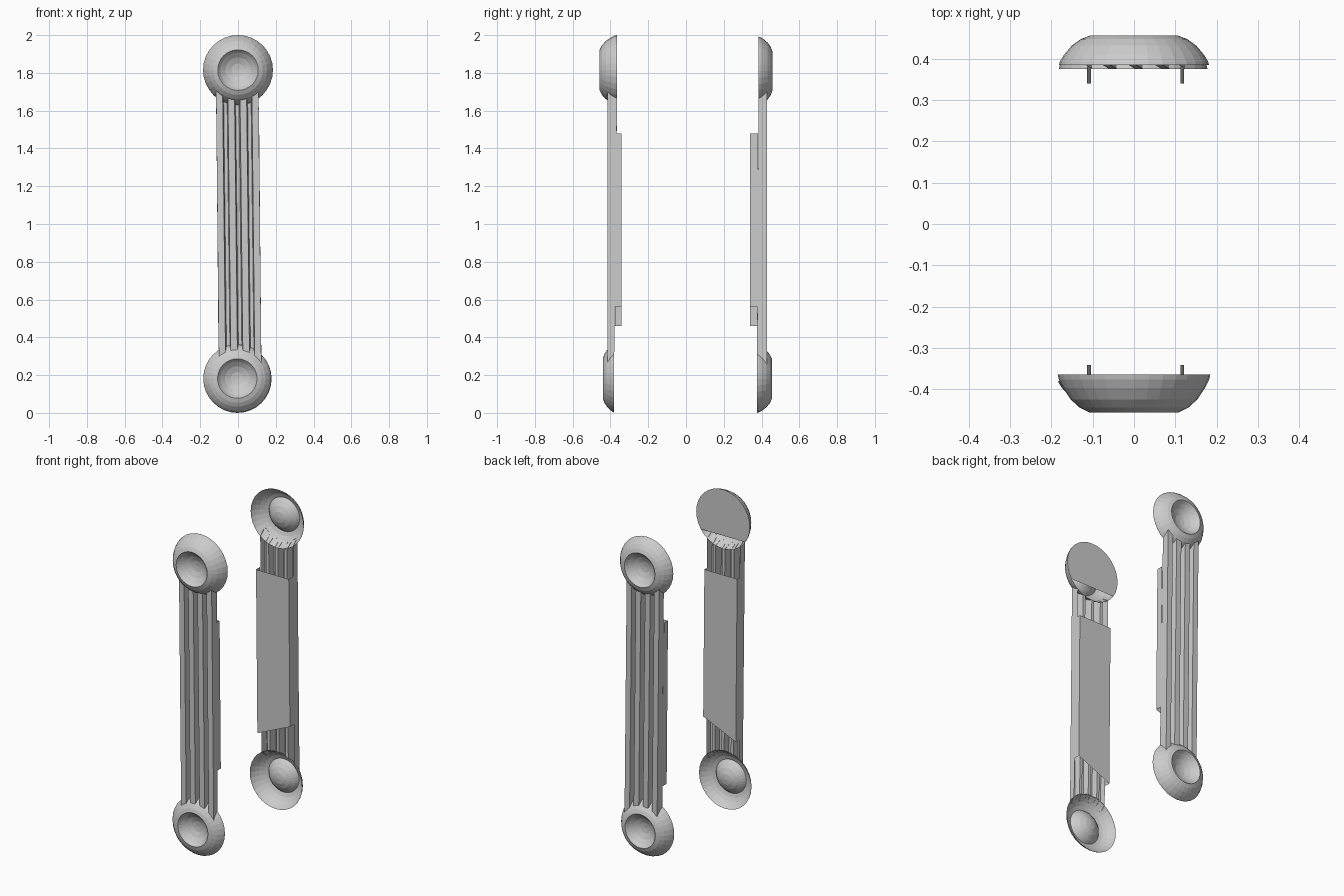
import bpy, bmesh
from math import sin, cos, pi, sqrt

if "Cube" in bpy.data.objects:
    bpy.data.objects.remove(bpy.data.objects["Cube"])

SEG = 32
# dome profile: (share of radius, share of depth from the rim to the outer face)
DOME = [(1.0, 0.0), (0.985, 0.12), (0.93, 0.35), (0.83, 0.65), (0.71, 0.87), (0.58, 1.0)]


def finish(name, bm):
    bmesh.ops.recalc_face_normals(bm, faces=bm.faces)
    me = bpy.data.meshes.new(name)
    bm.to_mesh(me)
    bm.free()
    ob = bpy.data.objects.new(name, me)
    bpy.context.collection.objects.link(ob)
    return ob


def dome_radius(b, y):
    """Radius of a boss at depth y."""
    t = max(0.0, min(1.0, (y - b["rim"]) / (b["out"] - b["rim"])))
    for (r0, t0), (r1, t1) in zip(DOME, DOME[1:]):
        if t <= t1:
            return b["r"] * (r0 + (r1 - r0) * (t - t0) / (t1 - t0))


def boss(name, b):
    """Open domed shell with a spherical dish sunk in its outer face."""
    side = 1 if b["out"] > 0 else -1
    prof = [(b["r"] * r, b["rim"] + t * (b["out"] - b["rim"])) for r, t in DOME]
    rd, depth = prof[-1][0], 0.055
    ball = (rd * rd + depth * depth) / (2 * depth)
    for k in (0.86, 0.62, 0.32):
        r = rd * k
        d = depth - (ball - sqrt(ball * ball - r * r))
        prof.append((r, b["out"] - side * d))
    bm = bmesh.new()
    rings = []
    for r, y in prof:
        rings.append([bm.verts.new((b["x"] + r * cos(2 * pi * i / SEG), y,
                                    b["z"] + r * sin(2 * pi * i / SEG))) for i in range(SEG)])
    for a, c in zip(rings, rings[1:]):
        for i in range(SEG):
            j = (i + 1) % SEG
            bm.faces.new((a[i], a[j], c[j], c[i]))
    tip = bm.verts.new((b["x"], b["out"] - side * depth, b["z"]))
    for i in range(SEG):
        bm.faces.new((rings[-1][i], rings[-1][(i + 1) % SEG], tip))
    finish(name, bm)


def cap(name, b, low):
    """Flat backing disc, cut off by a chord above the shaft."""
    bm = bmesh.new()
    ring = []
    for i in range(SEG):
        a = 2 * pi * i / SEG
        if sin(a) * b["r"] > low:
            ring.append(bm.verts.new((b["x"] + b["r"] * cos(a), b["rim"], b["z"] + b["r"] * sin(a))))
    bm.faces.new(ring)
    finish(name, bm)


def lean(x, z):
    """The shaft leans a little towards -x at the top."""
    return x + 0.004 - 0.009 * (z - 0.97)


def shaft(name, top, bottom, outer):
    """Corrugated sheet of four ribs, trimmed to the two domes."""
    prof = [(-0.1125, 0)]
    for n, cx in enumerate((-0.095, -0.032, 0.032, 0.095)):
        prof += [(cx - 0.0175, 1), (cx + 0.0175, 1)]
        if n < 3:
            prof += [(cx + 0.023, 0), (cx + 0.041, 0)]
    prof.append((0.1125, 0))
    bm = bmesh.new()
    rows = []
    for x, is_out in prof:
        pair = []
        for b, s in ((top, -1), (bottom, 1)):
            y = outer if is_out else b["rim"]
            xe = lean(x, b["z"])
            z = b["z"] + s * sqrt(max(dome_radius(b, y) ** 2 - (xe - b["x"]) ** 2, 0.0009))
            pair.append(bm.verts.new((xe, y, z)))
        rows.append(pair)
    for a, c in zip(rows, rows[1:]):
        bm.faces.new((a[0], a[1], c[1], c[0]))
    finish(name, bm)


def back_plate(name, y_in, y_plate):
    """Thin plate with two side walls and a slanted lower edge."""
    bm = bmesh.new()
    rows = []
    for x, y, low in ((-0.113, y_in, 0.46), (-0.113, y_plate, 0.46),
                      (0.113, y_plate, 0.56), (0.113, y_in, 0.56)):
        rows.append([bm.verts.new((lean(x, z), y, z)) for z in (1.48, low)])
    for a, c in zip(rows, rows[1:]):
        bm.faces.new((a[0], a[1], c[1], c[0]))
    finish(name, bm)


# the two arms: bosses, ribbed shaft and inner plate
arms = {
    "front": (dict(x=0.0, z=1.815, r=0.185, rim=-0.365, out=-0.457),
              dict(x=-0.004, z=0.182, r=0.18, rim=-0.38, out=-0.44), -0.416, -0.377, -0.342),
    "back": (dict(x=0.0, z=1.81, r=0.182, rim=0.385, out=0.457),
             dict(x=-0.002, z=0.18, r=0.18, rim=0.376, out=0.455), 0.43, 0.381, 0.34),
}
for side, (top, bottom, outer, y_in, y_plate) in arms.items():
    boss(side + "_upper_boss", top)
    boss(side + "_lower_boss", bottom)
    shaft(side + "_ribbed_shaft", top, bottom, outer)
    back_plate(side + "_inner_plate", y_in, y_plate)
cap("front_upper_boss_cap", arms["front"][0], -0.125)

# stand exactly on z = 0
bpy.context.view_layer.update()
low = min(v.co.z for o in bpy.data.objects for v in o.data.vertices)
for o in bpy.data.objects:
    o.location.z -= low
